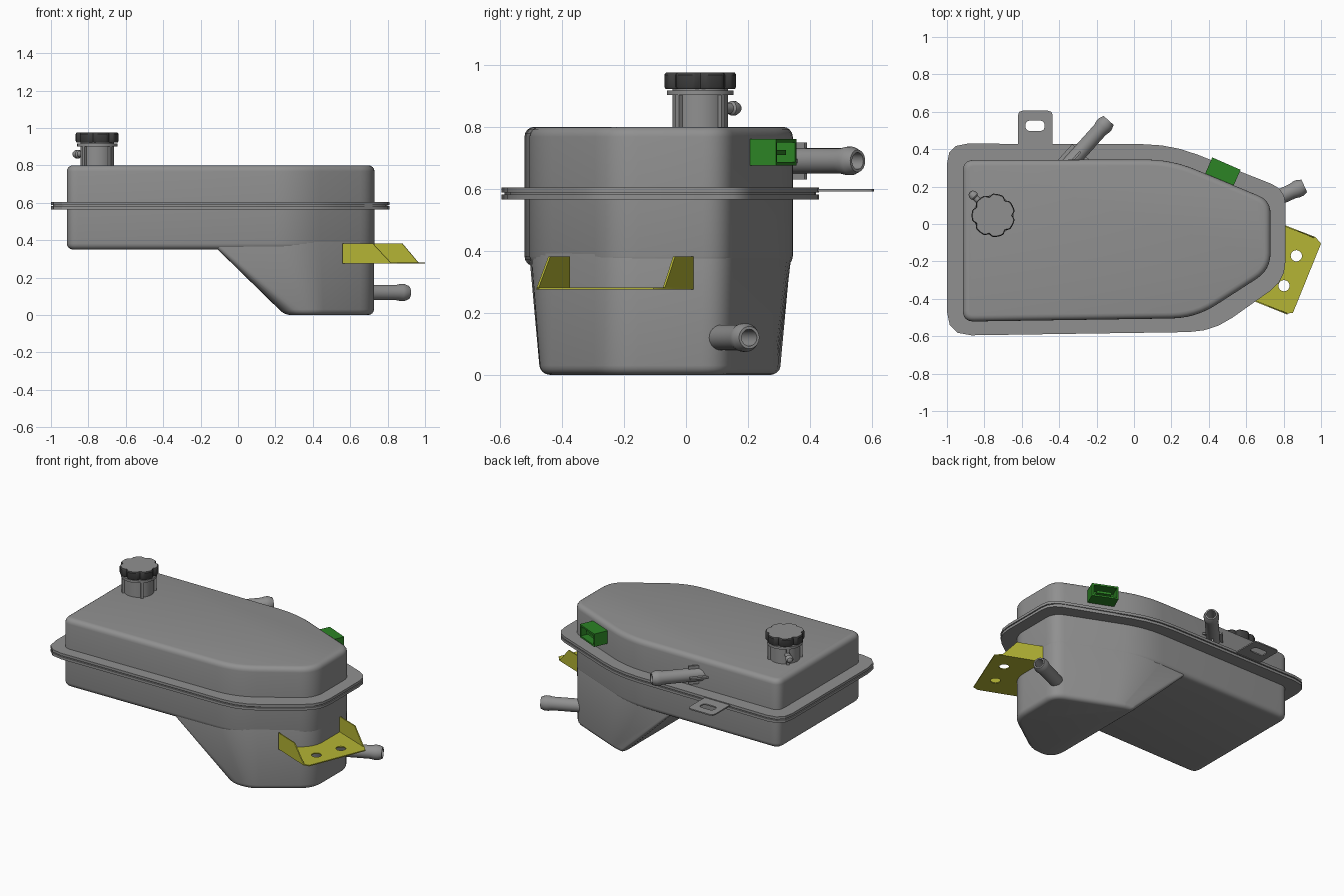
import bpy, bmesh
from math import sin, cos, pi, radians
from mathutils import Vector, Matrix

if "Cube" in bpy.data.objects:
    bpy.data.objects.remove(bpy.data.objects["Cube"], do_unlink=True)


def material(name, rgb):
    m = bpy.data.materials.new(name)
    m.use_nodes = True
    m.diffuse_color = (*rgb, 1)
    node = next(n for n in m.node_tree.nodes if n.type == 'BSDF_PRINCIPLED')
    node.inputs["Base Color"].default_value = (*rgb, 1)
    return m


GREY = material("tank grey", (0.28, 0.28, 0.28))
DARK = material("cap dark grey", (0.05, 0.05, 0.05))
GREEN = material("connector green", (0.025, 0.23, 0.018))
YELLOW = material("bracket yellow", (0.46, 0.46, 0.035))
parts = []


def add(name, mesh, *mats):
    ob = bpy.data.objects.new(name, mesh)
    bpy.context.collection.objects.link(ob)
    for m in mats:
        mesh.materials.append(m)
    parts.append(ob)
    return ob


def rounded(corners, seg=6):
    """Outline from (x, y, setback) corners, each corner softened."""
    out = []
    for i, (x, y, t) in enumerate(corners):
        p = Vector((x, y))
        a = p + (Vector(corners[i - 1][:2]) - p).normalized() * t
        b = p + (Vector(corners[(i + 1) % len(corners)][:2]) - p).normalized() * t
        for k in range(seg + 1):
            s = k / seg
            out.append(a * (1 - s) ** 2 + p * 2 * s * (1 - s) + b * s * s)
    return out


def ring(outline, z):
    return [Vector((p[0], p[1], z)) for p in outline]


def circle(r, n=32):
    return [(r * cos(2 * pi * i / n), r * sin(2 * pi * i / n)) for i in range(n)]


def rect(w, h):
    return [(-w / 2, -h / 2), (w / 2, -h / 2), (w / 2, h / 2), (-w / 2, h / 2)]


def aim(origin, direction):
    """Frame whose z runs along direction and whose y stays upright."""
    rot = Vector(direction).to_track_quat('Z', 'Y').to_matrix().to_4x4()
    return Matrix.Translation(origin) @ rot


def loft(name, rings, mat, frame=None, bevel=0.0):
    """Skin a stack of equal rings, cap it, and round its hard edges."""
    bm = bmesh.new()
    rows = [[bm.verts.new(frame @ p if frame else p) for p in r] for r in rings]
    n = len(rows[0])
    for a, b in zip(rows, rows[1:]):
        for i in range(n):
            j = (i + 1) % n
            bm.faces.new((a[i], a[j], b[j], b[i]))
    bm.faces.new(rows[0][::-1])
    bm.faces.new(rows[-1])
    bmesh.ops.recalc_face_normals(bm, faces=bm.faces)
    if bevel:
        hard = [e for e in bm.edges if e.calc_face_angle(0) > radians(32)]
        bmesh.ops.bevel(bm, geom=hard, offset=bevel, segments=4, profile=0.5,
                        affect='EDGES', clamp_overlap=False)
    mesh = bpy.data.meshes.new(name)
    bm.to_mesh(mesh)
    bm.free()
    return add(name, mesh, mat)


def lathe(name, profile, mat, frame):
    return loft(name, [ring(circle(r), d) for r, d in profile], mat, frame)


def bar(name, w, h, d0, d1, mat, frame):
    return loft(name, [ring(rect(w, h), d) for d in (d0, d1)], mat, frame)


def plate(name, outlines, z, thick, mat):
    """Flat sheet; outlines after the first are holes."""
    cu = bpy.data.curves.new(name, 'CURVE')
    cu.dimensions, cu.fill_mode, cu.extrude = '2D', 'BOTH', thick / 2
    for pts in outlines:
        sp = cu.splines.new('POLY')
        sp.points.add(len(pts) - 1)
        for sv, p in zip(sp.points, pts):
            sv.co = (p[0], p[1], 0, 1)
        sp.use_cyclic_u = True
    tmp = bpy.data.objects.new(name + " curve", cu)
    mesh = bpy.data.meshes.new_from_object(tmp)
    bpy.data.objects.remove(tmp)
    mesh.materials.clear()
    mesh.transform(Matrix.Translation((0, 0, z)))
    return add(name, mesh, mat)


# Tank: full-length upper tub and a sloped deep sump
tub = rounded([(-0.915, -0.522, 0.06), (0.33, -0.503, 0.13), (0.73, -0.245, 0.09),
               (0.73, 0.125, 0.07), (0.2, 0.345, 0.14), (-0.915, 0.342, 0.06)])
loft("upper_tank", [ring(tub, 0.35), ring(tub, 0.8)], GREY, bevel=0.032)

sump_top = rounded([(-0.18, -0.509, 0.02), (0.33, -0.502, 0.13), (0.729, -0.245, 0.09),
                    (0.729, 0.125, 0.07), (0.2, 0.344, 0.14), (-0.18, 0.342, 0.02)])
sump_base = rounded([(0.25, -0.485, 0.12), (0.42, -0.462, 0.045), (0.727, -0.245, 0.09),
                     (0.727, 0.12, 0.07), (0.34, 0.283, 0.035), (0.25, 0.315, 0.05)])
loft("deep_sump", [ring(sump_base, 0), ring(sump_top, 0.42)], GREY, bevel=0.03)


# Seam flange: two lips with a groove between them
def flange(cut):
    return rounded([(-1 + cut, -0.597 + cut, 0.13), (0.42, -0.576 + cut, 0.13),
                    (0.81 - cut, -0.3, 0.1), (0.81 - cut, 0.185, 0.08),
                    (0.2, 0.426 - cut, 0.15), (-1 + cut, 0.43 - cut, 0.11)], 3)


for name, cut, low, high in (("lower_flange", 0, 0.565, 0.582),
                             ("flange_groove", 0.01, 0.58, 0.59),
                             ("upper_flange", 0, 0.588, 0.605)):
    loft(name, [ring(flange(cut), low), ring(flange(cut), high)], GREY)

# Slotted mounting tab at the back
tab = rounded([(-0.62, 0.38, 0.01), (-0.435, 0.38, 0.01),
               (-0.435, 0.606, 0.025), (-0.62, 0.606, 0.025)], 2)
slot = rounded([(-0.58, 0.497, 0.027), (-0.478, 0.497, 0.027),
                (-0.478, 0.553, 0.027), (-0.58, 0.553, 0.027)], 5)
plate("mounting_tab", [tab, slot], 0.595, 0.008, GREY)

# Filler neck with ribs, collar and overflow nipple
neck = Matrix.Translation((-0.752, 0.046, 0))
lathe("filler_neck", [(0.09, 0.78), (0.09, 0.93)], GREY, neck)
lathe("neck_collar", [(0.108, 0.902), (0.108, 0.918)], GREY, neck)
for i in range(2):
    bar("neck_rib", 0.208, 0.016, 0.79, 0.905, GREY,
        neck @ Matrix.Rotation(pi / 4 + i * pi / 2, 4, 'Z'))
lathe("overflow_nipple", [(0.017, 0), (0.017, 0.135), (0.023, 0.142), (0.023, 0.158),
                          (0.016, 0.172), (0.006, 0.177)], GREY,
      aim((-0.752, 0.046, 0.86), (-0.7, 0.7, 0)))


# Lobed cap: dark rim, grey top
def lobes(r):
    pts = []
    for i in range(84):
        a = 2 * pi * i / 84
        q = r - 0.014 * max(0, cos(7 * a)) ** 2
        pts.append((q * cos(a), q * sin(a)))
    return pts


cap = loft("filler_cap", [ring(lobes(0.112), 0.922), ring(lobes(0.116), 0.93),
                          ring(lobes(0.116), 0.968), ring(lobes(0.111), 0.975)], DARK, neck)
cap.data.materials.append(GREY)
for f in cap.data.polygons:
    f.material_index = 1 if f.normal.z > 0.9 else 0


# Hose pipes with open bores and rounded lips
def pipe(name, origin, direction, length):
    frame = aim(origin, direction)
    lathe(name, [(0.041, 0), (0.041, length - 0.07), (0.046, length - 0.045),
                 (0.046, length - 0.025), (0.036, length), (0.027, length),
                 (0.027, length - 0.12)], GREY, frame)
    return frame


hose = pipe("upper_hose_pipe", (-0.36, 0.305, 0.69), (0.225, 0.25, 0), 0.335)
bar("pipe_rib_upright", 0.012, 0.12, 0.0, 0.11, GREY, hose)
bar("pipe_rib_flat", 0.12, 0.012, 0.0, 0.11, GREY, hose)
pipe("lower_hose_pipe", (0.66, 0.09, 0.12), (0.9, 0.41, 0), 0.275)

# Electrical connector: open socket with a tongue inside
plug = aim((0.45, 0.222, 0.7175), (0.4, 0.915, 0))
loft("connector_socket", [ring(rect(w, h), d) for w, h, d in
                          ((0.165, 0.085, 0), (0.165, 0.085, 0.11),
                           (0.143, 0.063, 0.11), (0.143, 0.063, 0.03))], GREEN, plug)
bar("connector_tongue", 0.09, 0.016, 0.02, 0.09, GREEN, plug)

# Sheet bracket: drilled floor and two sloped side tabs
floor = [(0.56, -0.38), (0.81, -0.48), (0.85, -0.475), (1.0, -0.105),
         (0.97, -0.07), (0.70, 0.035)]
holes = [[(x + px, y + py) for px, py in circle(0.03, 24)]
         for x, y in ((0.868, -0.17), (0.802, -0.33))]
plate("bracket_floor", [floor] + holes, 0.278, 0.007, YELLOW)
for name, inner, crest, outer, side in (
        ("bracket_front_tab", (0.56, -0.38), (0.72, -0.444), (0.82, -0.484), 1),
        ("bracket_back_tab", (0.70, 0.035), (0.88, -0.035), (0.97, -0.07), -1)):
    sheet = [Vector((*p, z)) for p, z in
             ((inner, 0.275), (outer, 0.275), (crest, 0.382), (inner, 0.382))]
    shift = Vector((0.36, 0.93, 0)) * 0.007 * side
    loft(name, [sheet, [p + shift for p in sheet]], YELLOW)

# Smooth the curved parts, keep hard edges
bpy.ops.object.select_all(action='DESELECT')
for ob in parts:
    ob.select_set(True)
bpy.context.view_layer.objects.active = parts[0]
bpy.ops.object.shade_smooth_by_angle(angle=radians(32))
